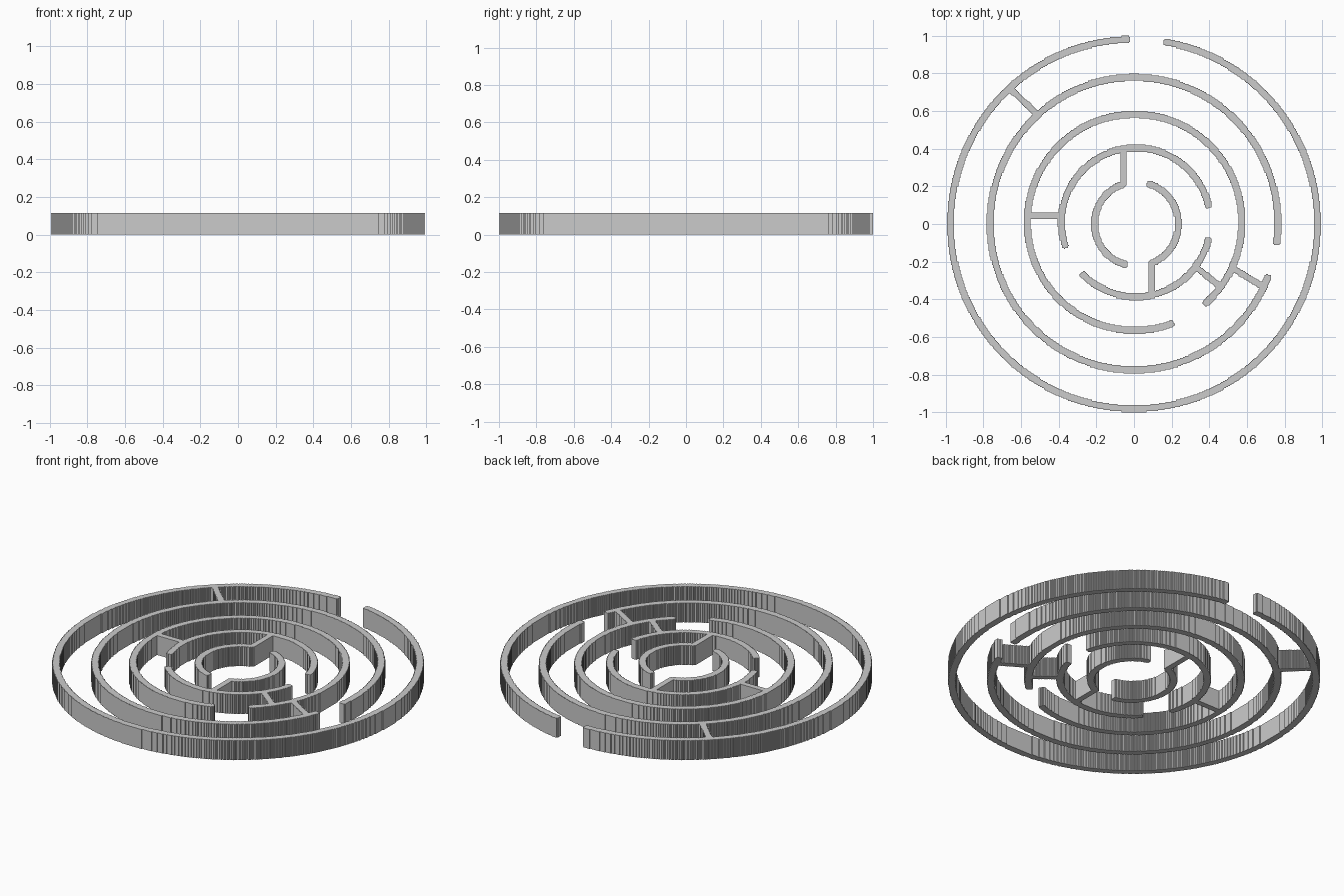
import bpy, bmesh
from math import atan2, cos, sin, hypot, pi
from mathutils import Vector

if "Cube" in bpy.data.objects:
    bpy.data.objects.remove(bpy.data.objects["Cube"])

HEIGHT = 0.115
N = 360              # the walls are stepped on an N x N grid
P = 2 / N
taken = set()        # cells already used by an earlier wall


def stepped_wall(name, inside):
    """Raise every grid cell whose centre is inside the wall outline."""
    cells = [(i, j) for i in range(N) for j in range(N) if (i, j) not in taken
             and inside((i + 0.5) * P - 1, (j + 0.5) * P - 1)]
    taken.update(cells)
    bm = bmesh.new()
    verts = {}

    def vert(i, j):
        if (i, j) not in verts:
            verts[i, j] = bm.verts.new((i * P - 1, j * P - 1, 0))
        return verts[i, j]

    for i, j in cells:
        bm.faces.new([vert(i, j), vert(i + 1, j), vert(i + 1, j + 1), vert(i, j + 1)])
    raised = bmesh.ops.extrude_face_region(bm, geom=bm.faces[:], use_keep_orig=True)["geom"]
    bmesh.ops.translate(bm, vec=(0, 0, HEIGHT),
                        verts=[g for g in raised if isinstance(g, bmesh.types.BMVert)])
    bmesh.ops.recalc_face_normals(bm, faces=bm.faces)
    mesh = bpy.data.meshes.new(name)
    bm.to_mesh(mesh)
    bm.free()
    obj = bpy.data.objects.new(name, mesh)
    bpy.context.collection.objects.link(obj)


def arc_wall(name, centre, radii, start, end, width=0.037):
    """Curved wall running counter-clockwise from start to end, ends chamfered."""
    (cx, cy), (rx, ry) = centre, radii
    a0, a1 = (atan2((y - cy) / ry, (x - cx) / rx) for x, y in (start, end))
    span = (a1 - a0) % (2 * pi)

    def inside(x, y):
        dx, dy = (x - cx) / rx, (y - cy) / ry
        off = abs(hypot(dx, dy) - 1) * rx
        if off > width / 2:
            return False
        a = (atan2(dy, dx) - a0) % (2 * pi)
        tip = min(a, span - a) * rx
        return tip >= 0 and off <= width / 2 * min(1, 0.55 + 50 * tip)

    stepped_wall(name, inside)


def straight_wall(name, start, end, width=0.034):
    p, q = Vector(start), Vector(end)
    length = (q - p).length
    d = (q - p) / length

    def inside(x, y):
        x, y = x - p.x, y - p.y
        return 0 <= x * d.x + y * d.y <= length and abs(x * d.y - y * d.x) <= width / 2

    stepped_wall(name, inside)


# Concentric ring walls, outside to inside
arc_wall("outer_ring", (0, 0), (0.975, 0.981), (-0.021, 0.984), (0.155, 0.968))
arc_wall("second_ring", (0, 0.002), (0.764, 0.777), (0.76, -0.112), (0.715, -0.27))
arc_wall("third_ring", (0.003, 0.009), (0.57, 0.574), (0.37, -0.43), (0.214, -0.528))
C4, R4 = (0.01, 0.009), (0.395, 0.395)
arc_wall("fourth_ring_upper", C4, R4, (0.39, 0.085), (-0.363, -0.129))
arc_wall("fourth_ring_lower", C4, R4, (-0.284, -0.262), (0.39, -0.07))
C5, R5 = (0.013, 0.0), (0.223, 0.223)
arc_wall("inner_ring_left", C5, R5, (-0.045, 0.213), (-0.033, -0.216))
arc_wall("inner_ring_right", C5, R5, (0.083, -0.205), (0.07, 0.22))

# Straight walls linking the rings
straight_wall("outer_link", (-0.66, 0.722), (-0.51, 0.577))
straight_wall("second_link", (0.525, -0.235), (0.68, -0.33))
straight_wall("third_link_left", (-0.56, 0.045), (-0.38, 0.045))
straight_wall("third_link_right", (0.328, -0.229), (0.452, -0.328))
straight_wall("inner_link_top", (-0.058, 0.39), (-0.058, 0.205))
straight_wall("inner_link_bottom", (0.096, -0.2), (0.096, -0.372))
